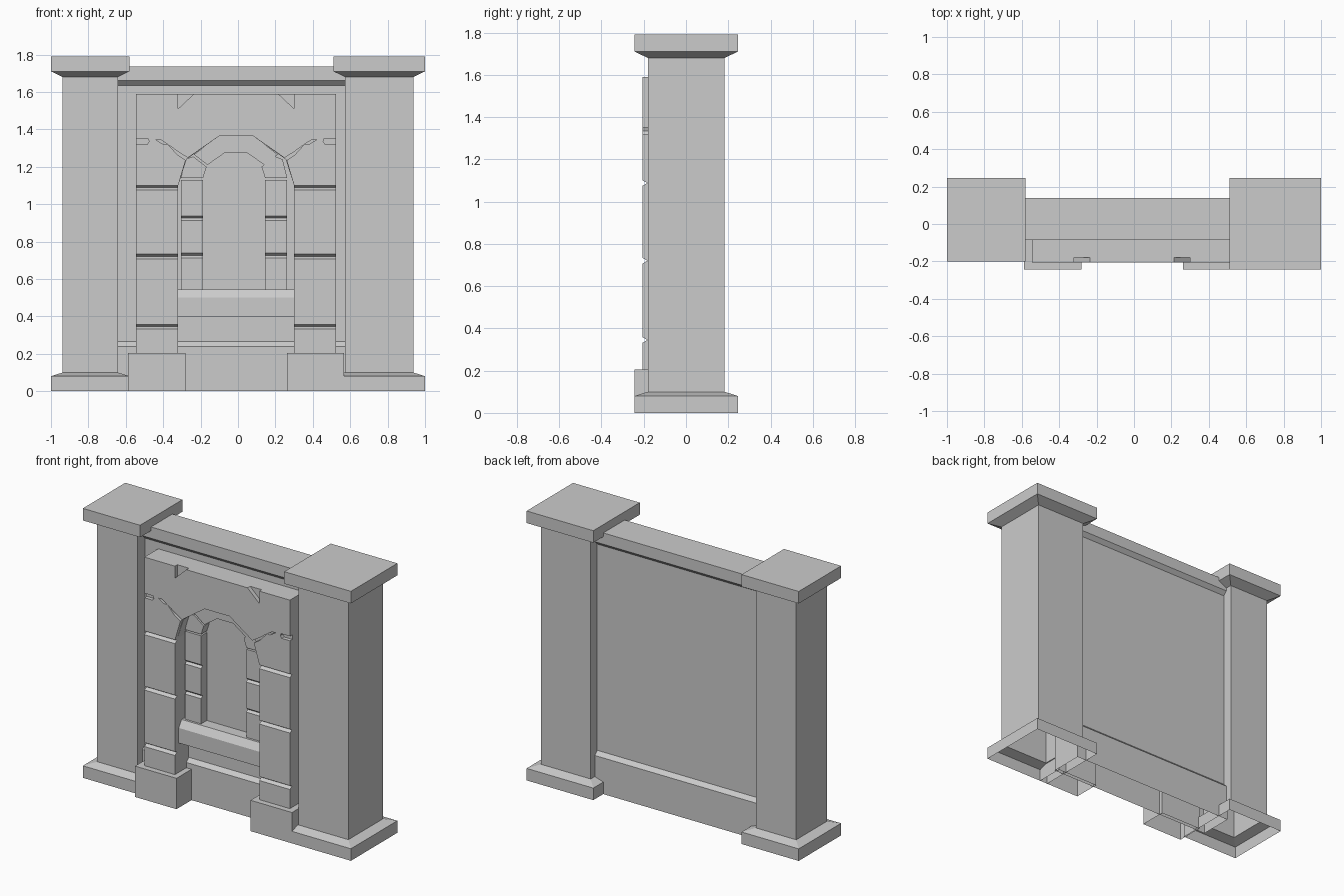
import bpy, bmesh

if "Cube" in bpy.data.objects:
    bpy.data.objects.remove(bpy.data.objects["Cube"])


def finish(name, bm):
    # outward normals, then leave the undersides on the ground open
    bmesh.ops.recalc_face_normals(bm, faces=bm.faces)
    ground = [f for f in bm.faces if all(v.co.z < 1e-4 for v in f.verts)]
    bmesh.ops.delete(bm, geom=ground, context='FACES_ONLY')
    mesh = bpy.data.meshes.new(name)
    bm.to_mesh(mesh)
    bm.free()
    ob = bpy.data.objects.new(name, mesh)
    bpy.context.collection.objects.link(ob)
    return ob


def prism(name, pts, lo, hi, axis):
    """Extrude a profile: (x,z) points along 'y', or (y,z) points along 'x'."""
    bm = bmesh.new()
    place = (lambda p, t: (p[0], t, p[1])) if axis == 'y' else (lambda p, t: (t, p[0], p[1]))
    a = [bm.verts.new(place(p, lo)) for p in pts]
    b = [bm.verts.new(place(p, hi)) for p in pts]
    bm.faces.new(a)
    bm.faces.new(b)
    n = len(pts)
    for i in range(n):
        j = (i + 1) % n
        bm.faces.new((a[i], a[j], b[j], b[i]))
    return finish(name, bm)


def pillar(name, x0, x1, y0, y1):
    """Square rings stacked into plinth, shaft and flared cap."""
    bm = bmesh.new()
    rings = []
    for z, d in ((0, 0), (.08, 0), (.1, .062), (1.68, .062), (1.71, 0), (1.79, 0)):
        c = ((x0+d, y0+d), (x1-d, y0+d), (x1-d, y1-d), (x0+d, y1-d))
        rings.append([bm.verts.new((x, y, z)) for x, y in c])
    for r, s in zip(rings, rings[1:]):
        for i in range(4):
            j = (i + 1) % 4
            bm.faces.new((r[i], r[j], s[j], s[i]))
    bm.faces.new(rings[0])
    bm.faces.new(rings[-1])
    finish(name, bm)


def grooved(front, back, z0, z1, joints, depth):
    """Side profile of stacked stones with V-shaped joints."""
    pts = [(back, z0), (front, z0)]
    for z in joints:
        pts += [(front, z - .013), (front + depth, z), (front, z + .013)]
    return pts + [(front, z1), (back, z1)]


def both_sides(name, pts, y0, y1, c):
    """Left part plus its mirror about x = c."""
    prism("left_" + name, pts, y0, y1, 'y')
    prism("right_" + name, [(2*c - x, z) for x, z in pts], y0, y1, 'y')


# pillars
pillar("left_pillar", -1, -.58, -.2, .245)
pillar("right_pillar", .51, 1, -.243, .245)

# wall with base course and coping
prism("wall", [(-.085, 0), (-.085, .24), (-.06, .265), (-.06, 1.635), (-.085, 1.66),
               (-.085, 1.735), (.14, 1.735), (.14, 1.66), (.115, 1.635), (.115, .265),
               (.14, .24), (.14, 0)], -.65, .58, 'x')

C = -.01      # portal centre
CI = -.021    # inner arch centre

# plinth blocks under the portal
both_sides("plinth_block", [(-.587, 0), (-.282, 0), (-.282, .205), (-.587, .205)], -.243, -.06, C)

# outer and inner jambs
outer = grooved(-.205, -.06, .2, 1.1, (.345, .72, 1.088), .022)
inner = grooved(-.12, -.055, .53, 1.13, (.725, .925), .015)
for label, c, prof, a, b in (("outer_jamb", C, outer, -.545, -.32),
                             ("inner_jamb", CI, inner, -.305, -.187)):
    prism("left_" + label, prof, a, b, 'x')
    prism("right_" + label, prof, 2*c - b, 2*c - a, 'x')

# window sill
prism("sill", [(-.055, .4), (-.165, .4), (-.165, .5), (-.135, .545), (-.055, .545)], -.322, .302, 'x')

# arch stones, with partly open joints between the upper and lower ones
shared = [(-.475, 1.335), (-.44, 1.345)]
upper = [(-.545, 1.59), (-.545, 1.35), (-.48, 1.35)] + shared + [
    (-.415, 1.345), (-.375, 1.32), (-.32, 1.28), (-.268, 1.248), (-.1, 1.365),
    (-.32, 1.51), (-.32, 1.59)]
lower = [(-.545, 1.1), (-.545, 1.32), (-.485, 1.32)] + shared + [
    (-.4, 1.32), (-.375, 1.32), (-.325, 1.265), (-.28, 1.235), (-.32, 1.1)]
both_sides("upper_arch_stone", upper, -.205, -.18, C)
both_sides("lower_arch_stone", lower, -.205, -.18, C)

# solid core behind the arch stones
half = [(-.545, 1.59), (-.545, 1.1), (-.32, 1.1), (-.275, 1.24), (-.1, 1.365)]
core = half + [(2*C - x, z) for x, z in reversed(half)]
prism("arch_core", core, -.18, -.06, 'y')

# keystone
prism("keystone", [(-.235, 1.59), (-.32, 1.51), (-.1, 1.365), (.08, 1.365),
                   (.3, 1.51), (.215, 1.59)], -.207, -.18, 'y')

# inner arch ring
both_sides("inner_voussoir", [(-.305, 1.14), (-.187, 1.14), (-.168, 1.2), (-.24, 1.255),
                              (-.28, 1.24)], -.12, -.055, CI)
crown = [(-.1, 1.37), (-.235, 1.265), (-.163, 1.21), (-.07, 1.275)]
prism("inner_crown", crown + [(2*CI + .02 - x, z) for x, z in reversed(crown)], -.12, -.055, 'y')
